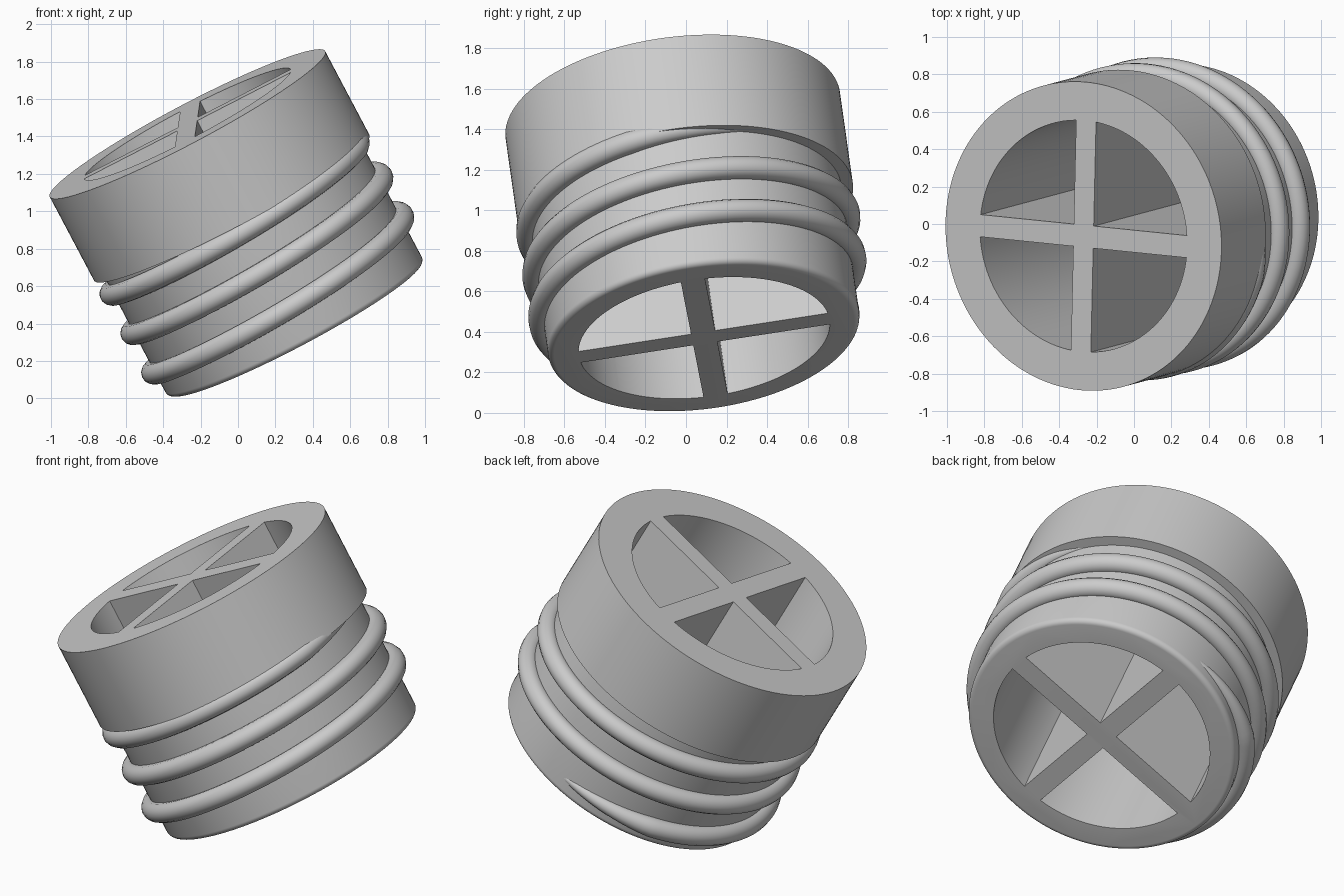
import bpy, bmesh, math
from mathutils import Matrix, Vector

if "Cube" in bpy.data.objects:
    bpy.data.objects.remove(bpy.data.objects["Cube"])

HEIGHT, INNER, BODY, COLLAR = 1.25, 0.625, 0.775, 0.833
COLLAR_Z, BAR, FILLET = 0.74, 0.06, 0.03
SEGMENTS = 128

# Tilted resting pose of the whole plug
axis = Vector((-0.464, -0.124, 0.877)).normalized()
side = Vector((0.886, -0.09, 0.456))
side = (side - axis * side.dot(axis)).normalized()
pose = Matrix((side, axis.cross(side), axis)).transposed().to_4x4()
pose.translation = Vector((0.31, 0.09, 0.37))

# Plain grey material
grey = bpy.data.materials.new("plain grey")
grey.use_nodes = True
grey.diffuse_color = (0.6, 0.6, 0.6, 1)
grey.node_tree.nodes["Principled BSDF"].inputs["Base Color"].default_value = (0.6, 0.6, 0.6, 1)


def mesh_object(name, bm):
    bmesh.ops.recalc_face_normals(bm, faces=bm.faces)
    mesh = bpy.data.meshes.new(name)
    bm.to_mesh(mesh)
    bm.free()
    obj = bpy.data.objects.new(name, mesh)
    bpy.context.collection.objects.link(obj)
    mesh.materials.append(grey)
    return obj


def activate(obj):
    bpy.ops.object.select_all(action="DESELECT")
    obj.select_set(True)
    bpy.context.view_layer.objects.active = obj


def polar(radius, angle, z):
    return Vector((radius * math.cos(angle), radius * math.sin(angle), z))


# Body and collar: one solid turned profile with a rounded bottom rim
profile = []
for i in range(7):
    a = math.pi / 2 * i / 6
    profile.append((BODY - FILLET + FILLET * math.sin(a), FILLET - FILLET * math.cos(a)))
profile += [(BODY, COLLAR_Z), (COLLAR, COLLAR_Z), (COLLAR, HEIGHT)]
bm = bmesh.new()
rings = [[bm.verts.new(polar(r, math.tau * s / SEGMENTS, z)) for s in range(SEGMENTS)]
         for r, z in profile]
for low, high in zip(rings, rings[1:]):
    for s in range(SEGMENTS):
        t = (s + 1) % SEGMENTS
        bm.faces.new((low[s], low[t], high[t], high[s]))
bm.faces.new(rings[0])
bm.faces.new(rings[-1])
body = mesh_object("plug_body", bm)

# Four quarter openings that leave a cross of two bars
bm = bmesh.new()
edge = math.asin(BAR / INNER)
for quarter in range(4):
    turn = Matrix.Rotation(quarter * math.pi / 2, 4, "Z")
    outline = [Vector((BAR, BAR, -0.1))]
    for i in range(33):
        outline.append(polar(INNER, edge + (math.pi / 2 - 2 * edge) * i / 32, -0.1))
    face = bm.faces.new([bm.verts.new(turn @ p) for p in outline])
    sweep = bmesh.ops.extrude_face_region(bm, geom=[face], use_keep_orig=True)
    moved = [g for g in sweep["geom"] if isinstance(g, bmesh.types.BMVert)]
    bmesh.ops.translate(bm, verts=moved, vec=(0, 0, HEIGHT + 0.2))
cutter = mesh_object("opening_cutter", bm)
cutter.hide_render = True
cut = body.modifiers.new("openings", "BOOLEAN")
cut.operation, cut.solver, cut.object = "DIFFERENCE", "EXACT", cutter
activate(body)
bpy.ops.object.modifier_apply(modifier=cut.name)
bpy.data.objects.remove(cutter)
bpy.ops.object.shade_smooth_by_angle(angle=math.radians(30))

# Helical thread: a round bead that tapers in and out
curve = bpy.data.curves.new("screw_thread", "CURVE")
curve.dimensions = "3D"
curve.bevel_depth = 0.058
curve.bevel_resolution = 5
curve.use_fill_caps = True
start, end, step = 90, 1125, 3
angles = range(start, end + 1, step)
spline = curve.splines.new("POLY")
spline.points.add(len(angles) - 1)
for point, deg in zip(spline.points, angles):
    full = min(1, (deg - start) / 45, (end - deg) / 60)
    z = 0.15 + 0.24 * (deg - 180) / 360
    point.co = (*polar(0.75 + 0.04 * full, math.radians(deg), z), 1)
    point.radius = 0.3 + 0.7 * full
thread = bpy.data.objects.new("screw_thread", curve)
bpy.context.collection.objects.link(thread)
curve.materials.append(grey)
activate(thread)
bpy.ops.object.convert(target="MESH")
thread = bpy.context.view_layer.objects.active
bpy.ops.object.shade_smooth_by_angle(angle=math.radians(40))

for obj in (body, thread):
    obj.matrix_world = pose
